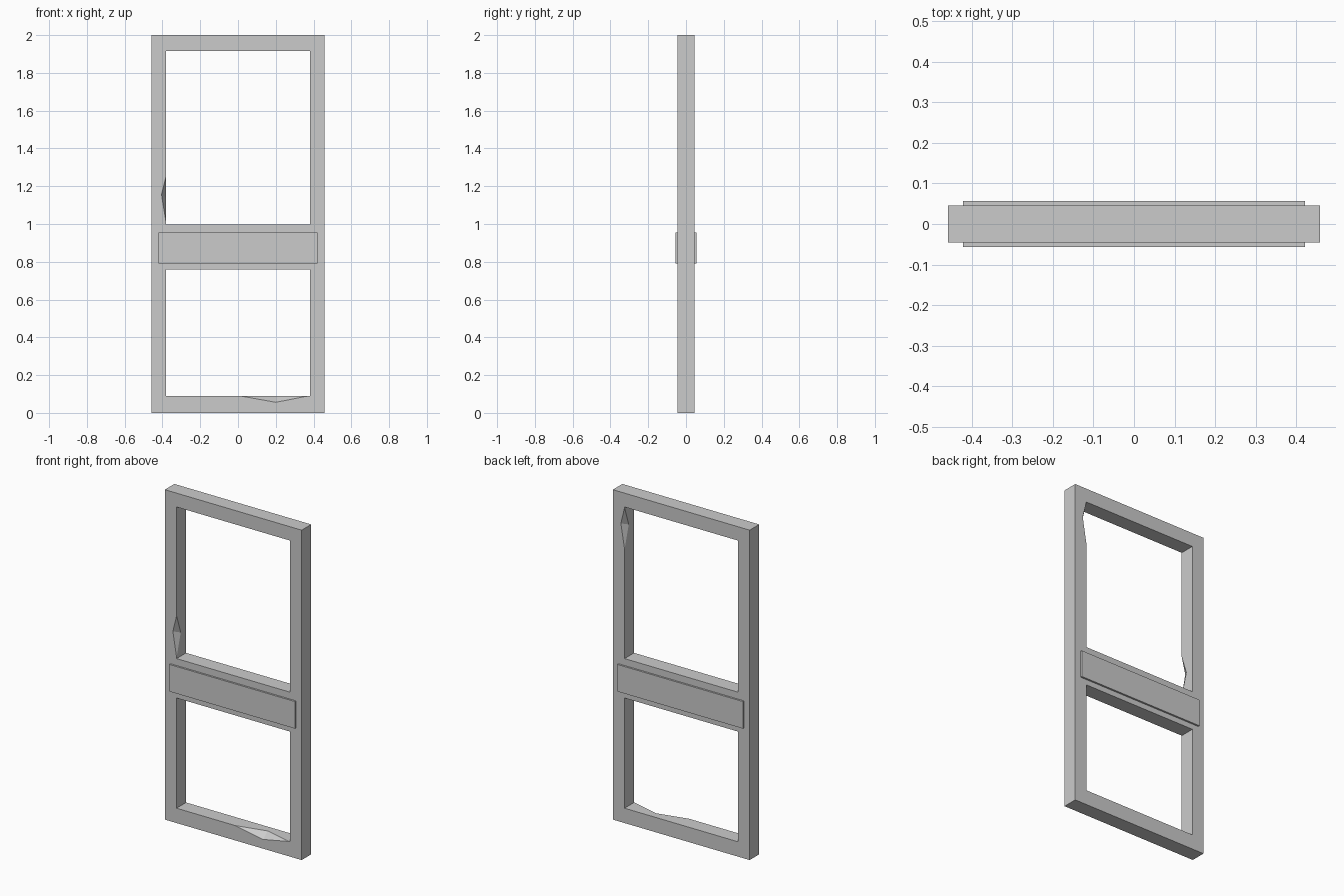
import bpy, bmesh
from math import radians
from mathutils import Vector

if "Cube" in bpy.data.objects:
    bpy.data.objects.remove(bpy.data.objects["Cube"])

HALF_DEPTH = 0.0455


def make_object(name, bm):
    bmesh.ops.recalc_face_normals(bm, faces=bm.faces)
    mesh = bpy.data.meshes.new(name)
    bm.to_mesh(mesh)
    bm.free()
    obj = bpy.data.objects.new(name, mesh)
    bpy.context.collection.objects.link(obj)
    return obj


# Frame: grid of cells with the two openings left out, extruded to depth
xs = (-0.459, -0.38, 0.38, 0.459)
zs = (0, 0.09, 0.758, 0.997, 1.916, 2)
openings = {(1, 1), (1, 3)}
bm = bmesh.new()
grid = [[bm.verts.new((x, -HALF_DEPTH, z)) for z in zs] for x in xs]
for i in range(len(xs) - 1):
    for j in range(len(zs) - 1):
        if (i, j) not in openings:
            bm.faces.new((grid[i][j], grid[i + 1][j], grid[i + 1][j + 1], grid[i][j + 1]))
ext = bmesh.ops.extrude_face_region(bm, geom=bm.faces[:], use_keep_orig=True)
moved = [g for g in ext["geom"] if isinstance(g, bmesh.types.BMVert)]
bmesh.ops.translate(bm, verts=moved, vec=(0, 2 * HALF_DEPTH, 0))
frame = make_object("door_frame", bm)


def chip(name, start, end, face_tip, inner_tip):
    """Wedge cutter that knocks a shallow two-facet chip out of a frame edge."""
    a, b, p, q = map(Vector, (start, end, face_tip, inner_tip))
    mid = (p + q) / 2
    pts = [mid + (a - mid) * 1.02, mid + (b - mid) * 1.02,
           p + (p - q) * 0.2, q + (q - p) * 0.2]
    bm = bmesh.new()
    v = [bm.verts.new(c) for c in pts]
    for tri in ((0, 1, 2), (0, 1, 3), (0, 2, 3), (1, 2, 3)):
        bm.faces.new([v[k] for k in tri])
    cutter = make_object(name, bm)
    cutter.hide_render = True
    cutter.hide_set(True)
    mod = frame.modifiers.new(name, 'BOOLEAN')
    mod.operation = 'DIFFERENCE'
    mod.solver = 'EXACT'
    mod.object = cutter


# Chips on the stiles: front left edge, and back right edge near the top
for name, s, z in (("front_stile_chip", 1, 1.0), ("back_stile_chip", -1, 1.655)):
    y = -s * HALF_DEPTH
    chip(name, (-s * 0.38, y, z + 0.003), (-s * 0.38, y, z + 0.257),
         (-s * 0.405, y, z + 0.155), (-s * 0.38, y + s * 0.04, z + 0.14))

# Chip on the bottom rail, front edge
chip("bottom_rail_chip", (0.01, -HALF_DEPTH, 0.09), (0.374, -HALF_DEPTH, 0.09),
     (0.2, -HALF_DEPTH, 0.056), (0.2, 0, 0.09))

# Raised panel across the middle rail, proud on both faces
bm = bmesh.new()
bmesh.ops.create_cube(bm, size=1)
bmesh.ops.scale(bm, vec=(0.842, 0.113, 0.164), verts=bm.verts)
bmesh.ops.translate(bm, vec=(0, 0, 0.873), verts=bm.verts)
make_object("middle_panel", bm)
